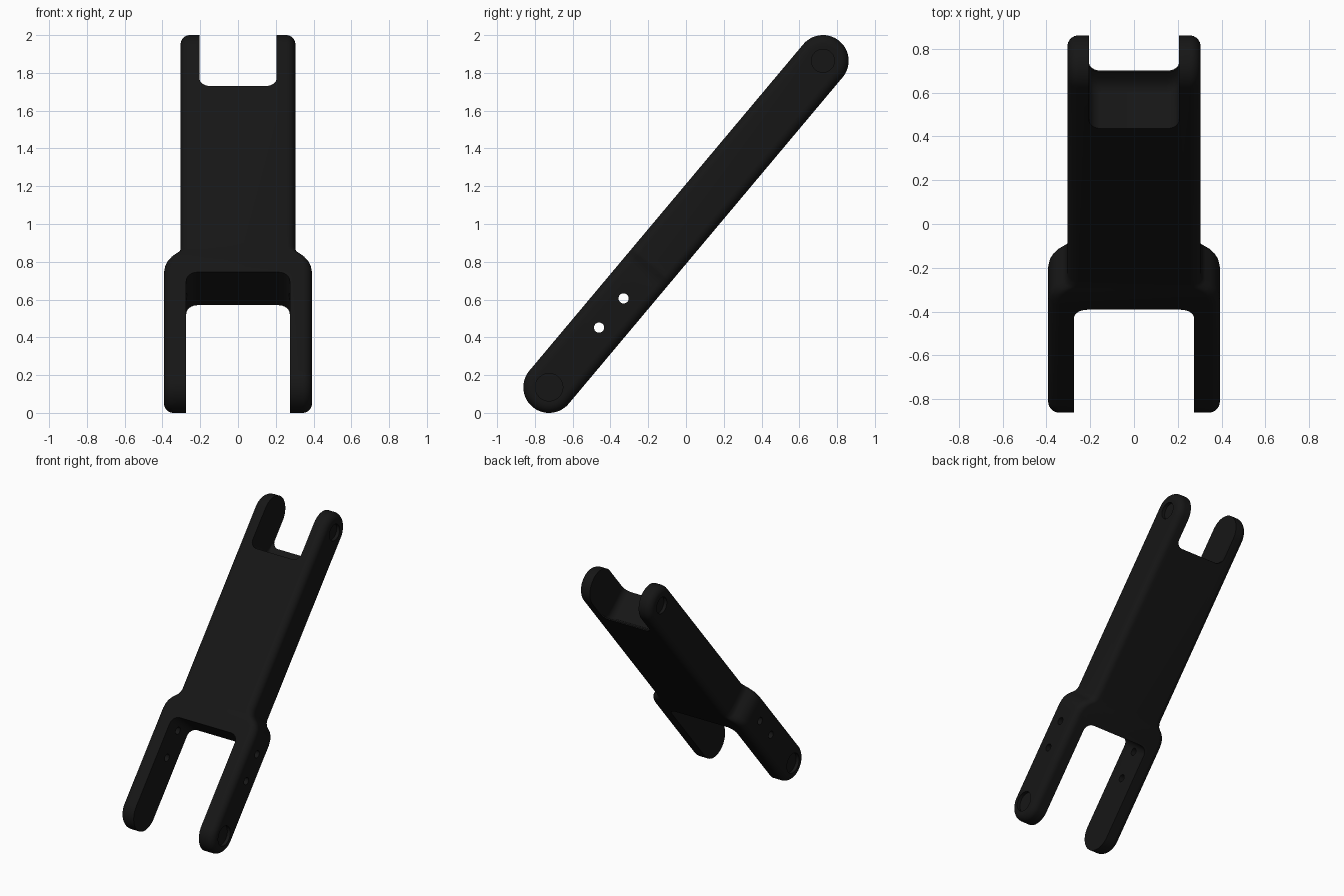
import bpy, bmesh
from math import sin, cos, pi, radians
from mathutils import Matrix

if "Cube" in bpy.data.objects:
    bpy.data.objects.remove(bpy.data.objects["Cube"])

L, R = 1.128, 0.136          # half distance between pivots, end radius
FIL = 0.05                   # rounding of the outer rim
TILT = radians(50)

# Local frame: x across, y along the arm, z through its thickness


def half_width(u):
    pts = [(-9, .392), (-.41, .392), (-.37, .386), (-.345, .376), (-.32, .358), (-.30, .335),
           (-.285, .318), (-.265, .308), (-.245, .304), (9, .304)]
    for (a, wa), (b, wb) in zip(pts, pts[1:]):
        if a <= u <= b:
            return wa + (wb - wa) * (u - a) / (b - a)


def mesh_object(name, bm):
    bmesh.ops.recalc_face_normals(bm, faces=bm.faces[:])
    me = bpy.data.meshes.new(name)
    bm.to_mesh(me)
    bm.free()
    ob = bpy.data.objects.new(name, me)
    bpy.context.collection.objects.link(ob)
    return ob


def arm_body():
    bm = bmesh.new()
    n = 16
    # stations along the arm: (centre, angle or None, straight position)
    left = [(-L, pi - pi / 2 * i / n) for i in range(n + 1)]
    mid = [(u, pi / 2) for u in (-.41, -.39, -.37, -.357, -.345, -.332, -.32, -.31, -.30,
                                 -.292, -.285, -.275, -.265, -.245)]
    right = [(L, pi / 2 - pi / 2 * i / n) for i in range(n + 1)]
    stations = left + mid + right
    steps = 8
    half = [(FIL * (1 - sin(t)), FIL * (1 - cos(t)))
            for t in [pi / 2 * k / steps for k in range(steps + 1)]]
    cols = [(-1, e, d) for e, d in reversed([(FIL * (1 - cos(t)), FIL * (1 - sin(t)))
            for t in [pi / 2 * k / steps for k in range(steps + 1)]])]
    cols += [(1, e, d) for _, e, d in reversed(cols)]
    cols.sort(key=lambda c: c[0] * (1 - c[1]))
    rings = []
    for s, e, d in cols:
        top, bot = [], []
        for c, a in stations:
            r = R - d
            u, v = c + r * cos(a), r * sin(a)
            x = s * (half_width(c) - e)
            tip = abs(v) < 1e-6
            tv = bm.verts.new((x, u, v))
            top.append(tv)
            bot.append(tv if tip else bm.verts.new((x, u, -v)))
        rings.append((top, bot))
    for (t0, b0), (t1, b1) in zip(rings, rings[1:]):
        for p, q in ((t0, t1), (b0, b1)):
            for i in range(len(p) - 1):
                bm.faces.new((p[i], p[i + 1], q[i + 1], q[i]))
    # side faces
    for t, b in (rings[0], rings[-1]):
        for i in range(len(t) - 1):
            vs = list(dict.fromkeys((t[i], t[i + 1], b[i + 1], b[i])))
            bm.faces.new(vs)
    return mesh_object("linkage_arm", bm)


def slot_cutter(name, hw, cr, sections, out):
    """Round-cornered slot open towards 'out'; sections give (thickness level, slot end)."""
    sg = 1 if out > 0 else -1
    bm = bmesh.new()
    loops = []
    for v, end in sections:
        pts = [(-hw, out)]
        for k in range(9):
            a = pi / 2 * k / 8
            pts.append((-hw + cr * (1 - cos(a)), end + sg * cr * (1 - sin(a))))
        pts += [(-x, y) for x, y in reversed(pts)]
        loops.append([bm.verts.new((x, y, v)) for x, y in pts])
    for p, q in zip(loops, loops[1:]):
        for i in range(len(p)):
            j = (i + 1) % len(p)
            bm.faces.new((p[i], p[j], q[j], q[i]))
    bm.faces.new(loops[0])
    bm.faces.new(loops[-1])
    return mesh_object(name, bm)


def pin_cutter(name, x, u, r, depth):
    bm = bmesh.new()
    bmesh.ops.create_cone(bm, cap_ends=True, segments=40, radius1=r, radius2=r, depth=depth,
                          matrix=Matrix.Translation((x, u, 0)) @ Matrix.Rotation(pi / 2, 4, 'Y'))
    return mesh_object(name, bm)


arm = arm_body()

# fork slots; the upper one leaves a thin curved lip at the back
cutters = [
    slot_cutter("lower_fork_slot", .274, .06, [(-.3, -.447), (.3, -.447)], -1.6),
    slot_cutter("upper_fork_slot", .205, .055,
                [(-.3, .927), (-.127, .927), (-.122, .895), (-.113, .868), (-.1, .85),
                 (-.085, .84), (.3, .84)], 1.6),
]
# through holes and shallow pivot recesses
cutters += [pin_cutter("bolt_hole", 0, u, .027, 2) for u in (-.514, -.716)]
for s in (-1, 1):
    cutters.append(pin_cutter("lower_pivot_recess", s * .392, -L, .073, .05))
    cutters.append(pin_cutter("upper_pivot_recess", s * .304, L, .061, .05))

bpy.context.view_layer.objects.active = arm
for c in cutters:
    m = arm.modifiers.new("cut", 'BOOLEAN')
    m.operation, m.solver, m.object = 'DIFFERENCE', 'EXACT', c
    bpy.ops.object.modifier_apply(modifier=m.name)
    bpy.data.objects.remove(c)

# lean the arm into place
arm.data.transform(Matrix.Translation((0, 0, 1)) @ Matrix.Rotation(TILT, 4, 'X'))

mat = bpy.data.materials.new("black_plastic")
mat.diffuse_color = (.008, .008, .008, 1)
mat.use_nodes = True
mat.node_tree.nodes["Principled BSDF"].inputs["Base Color"].default_value = mat.diffuse_color
arm.data.materials.clear()
arm.data.materials.append(mat)
arm.select_set(True)
bpy.ops.object.shade_smooth_by_angle(angle=radians(30))
